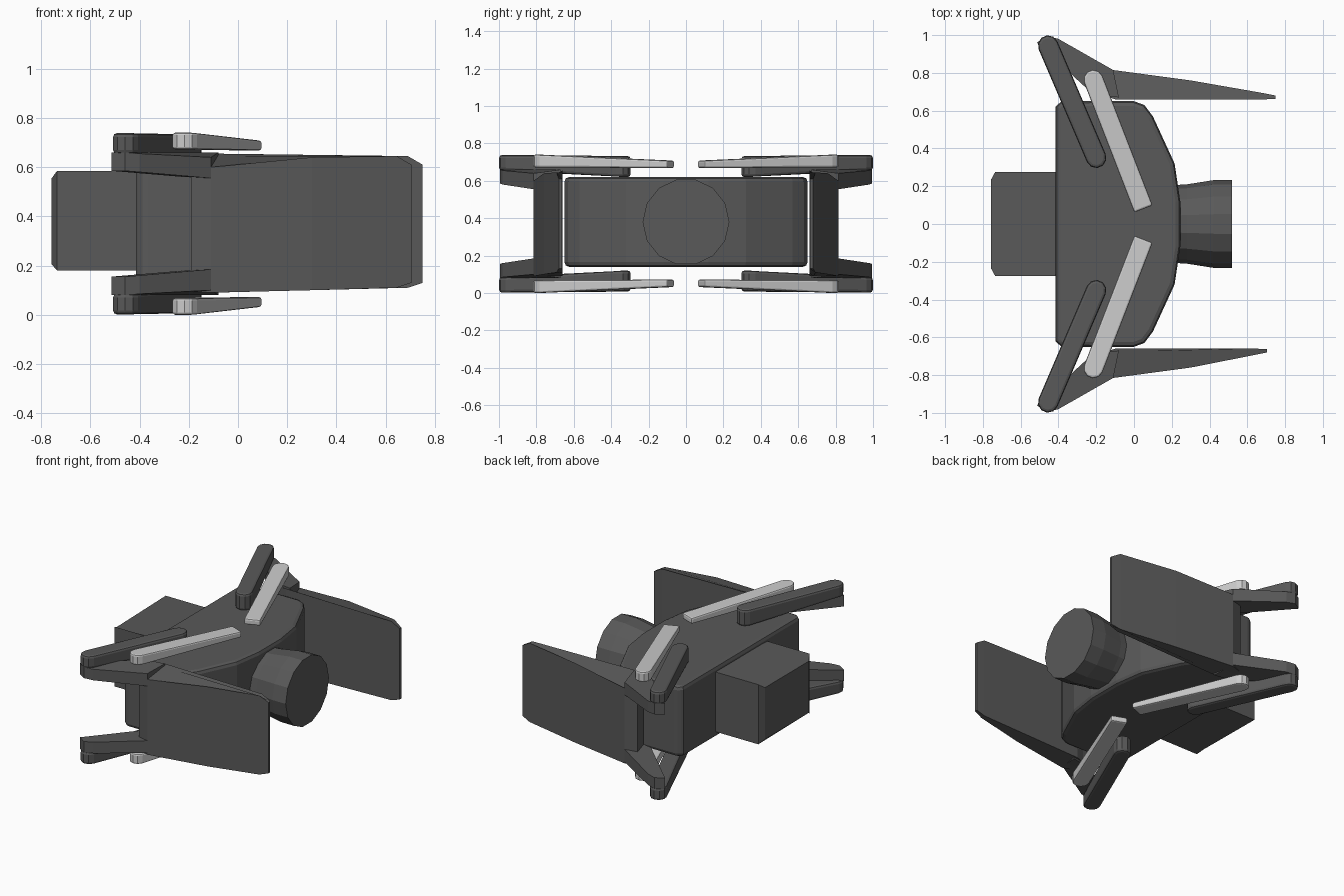
import bpy, bmesh, math
from mathutils import Vector

if "Cube" in bpy.data.objects:
    bpy.data.objects.remove(bpy.data.objects["Cube"])

MID = 0.37  # height of the horizontal mirror plane


def material(name, v):
    m = bpy.data.materials.new(name)
    m.diffuse_color = (v, v, v, 1)
    m.use_nodes = True
    m.node_tree.nodes["Principled BSDF"].inputs["Base Color"].default_value = m.diffuse_color
    return m


DARK = material("dark_grey", 0.10)
LIGHT = material("light_grey", 0.55)


def finish(name, bm, mat, bevel=0.0):
    bmesh.ops.recalc_face_normals(bm, faces=bm.faces)
    me = bpy.data.meshes.new(name)
    bm.to_mesh(me)
    bm.free()
    me.materials.append(mat)
    ob = bpy.data.objects.new(name, me)
    bpy.context.collection.objects.link(ob)
    if bevel:
        mod = ob.modifiers.new("bevel", 'BEVEL')
        mod.width = bevel
        mod.segments = 2
        mod.limit_method = 'ANGLE'
        mod.angle_limit = math.radians(50)
    return ob


def prism(name, pts, mat, side=1, flip=False, bevel=0.0):
    """Upright prism from (x, y, z_low, z_high) points, optionally mirrored."""
    bm = bmesh.new()

    def vert(x, y, z):
        return bm.verts.new((x, y * side, 2 * MID - z if flip else z))

    lo = [vert(x, y, a) for x, y, a, b in pts]
    hi = [vert(x, y, b) for x, y, a, b in pts]
    bm.faces.new(lo)
    bm.faces.new(hi)
    n = len(pts)
    for i in range(n):
        j = (i + 1) % n
        bm.faces.new((lo[i], lo[j], hi[j], hi[i]))
    return finish(name, bm, mat, bevel)


def bar(a, b, za, zb, r, round_b=True):
    """Outline of a bar from a to b with rounded ends and sloping heights."""
    a, b = Vector(a), Vector(b)
    ang = math.atan2(b.y - a.y, b.x - a.x)
    pts = []
    for c, z, start, is_round in ((b, zb, ang - math.pi / 2, round_b),
                                  (a, za, ang + math.pi / 2, True)):
        for i in (range(6) if is_round else (0, 5)):
            t = start + math.pi * i / 5
            pts.append((c.x + r * math.cos(t), c.y + r * math.sin(t), *z))
    return pts


# Main housing
half = [(0.245, 0.12), (0.23, 0.22), (0.215, 0.32), (0.10, 0.57),
        (0.055, 0.63), (0.0, 0.65), (-0.39, 0.65), (-0.415, 0.62)]
outline = half + [(x, -y) for x, y in reversed(half)]
prism("housing", [(x, y, 0.14, 0.62) for x, y in outline], DARK, bevel=0.025)

# Rear block
prism("rear_block", [(-0.735, -0.275, 0.18, 0.585), (-0.38, -0.275, 0.18, 0.585),
                     (-0.38, 0.275, 0.18, 0.585), (-0.735, 0.275, 0.18, 0.585),
                     (-0.757, 0.235, 0.205, 0.555), (-0.757, -0.235, 0.205, 0.555)], DARK)

# Front boss, a 14-sided barrel lying along x
bm = bmesh.new()
rings = []
for x, r in ((0.20, 0.205), (0.28, 0.21), (0.42, 0.232), (0.52, 0.232)):
    rings.append([bm.verts.new((x, r * math.cos(2 * math.pi * i / 14),
                                0.38 + r * math.sin(2 * math.pi * i / 14)))
                  for i in range(14)])
for p, q in zip(rings, rings[1:]):
    for i in range(14):
        j = (i + 1) % 14
        bm.faces.new((p[i], p[j], q[j], q[i]))
bm.faces.new(rings[0])
bm.faces.new(rings[-1])
finish("front_boss", bm, DARK)

for side, label, tip in ((1, "left", 0.75), (-1, "right", 0.705)):
    # Wedge-shaped gripping plate
    prism(label + "_jaw_plate",
          [(-0.10, 0.66, 0.09, 0.655), (tip - 0.06, 0.66, 0.11, 0.645),
           (tip, 0.662, 0.13, 0.61), (tip, 0.68, 0.13, 0.61),
           (tip - 0.06, 0.692, 0.11, 0.645), (0.30, 0.76, 0.10, 0.64),
           (-0.11, 0.815, 0.09, 0.60), (-0.19, 0.79, 0.09, 0.58),
           (-0.16, 0.68, 0.09, 0.645)],
          DARK, side)
    for flip, level in ((False, "upper"), (True, "lower")):
        tag = f"{label}_{level}_"
        # Knuckle ear joining the plate to the outer link
        prism(tag + "jaw_ear",
              [(-0.515, 0.96, 0.585, 0.66), (-0.46, 0.995, 0.585, 0.66),
               (-0.40, 0.98, 0.58, 0.655), (-0.11, 0.815, 0.555, 0.64),
               (-0.08, 0.67, 0.555, 0.66), (-0.22, 0.69, 0.56, 0.66)],
              DARK, side, flip)
        # Dark outer link
        prism(tag + "outer_link",
              bar((-0.455, 0.945), (-0.20, 0.35), (0.655, 0.738), (0.62, 0.732), 0.054),
              DARK, side, flip, 0.015)
        # Light inner link with a square inner end
        prism(tag + "inner_link",
              bar((-0.215, 0.765), (0.05, 0.08), (0.672, 0.74), (0.668, 0.708), 0.052, False),
              LIGHT, side, flip, 0.01)
